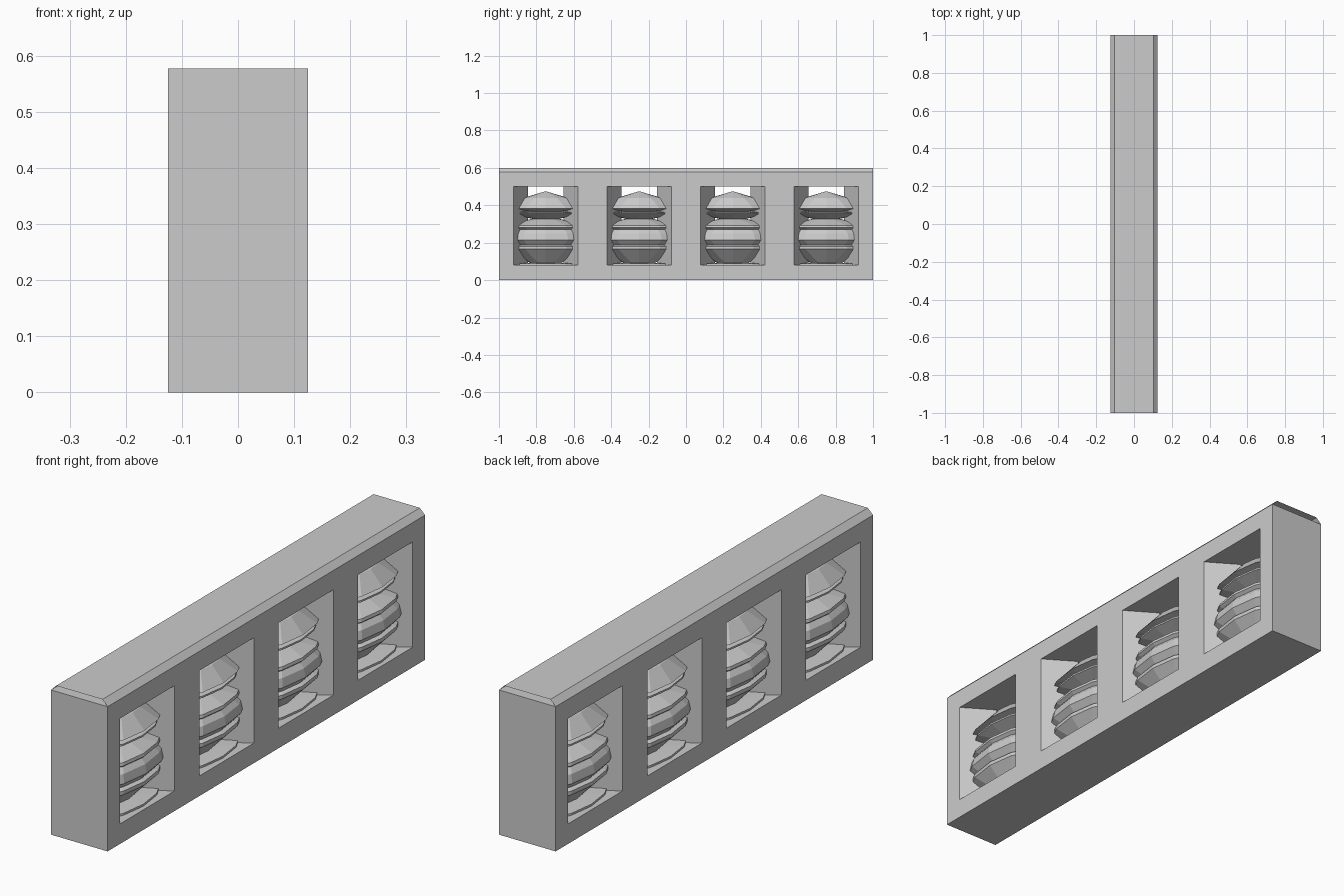
import bpy, bmesh, math

if "Cube" in bpy.data.objects:
    bpy.data.objects.remove(bpy.data.objects["Cube"])

W, H = 0.125, 0.577          # half depth and shoulder height of the wall
CENTRES = [-0.75, -0.25, 0.25, 0.75]


def make_object(name, bm):
    bmesh.ops.recalc_face_normals(bm, faces=bm.faces)
    me = bpy.data.meshes.new(name)
    bm.to_mesh(me)
    bm.free()
    ob = bpy.data.objects.new(name, me)
    bpy.context.collection.objects.link(ob)
    return ob


def prism(bm, outline, z0, z1):
    low = [bm.verts.new((x, y, z0)) for x, y in outline]
    top = [bm.verts.new((x, y, z1)) for x, y in outline]
    n = len(outline)
    bm.faces.new(low[::-1])
    bm.faces.new(top)
    for i in range(n):
        j = (i + 1) % n
        bm.faces.new((low[i], low[j], top[j], top[i]))


# solid wall
bm = bmesh.new()
prism(bm, [(-W, -1), (W, -1), (W, 1), (-W, 1)], 0, H)
wall = make_object("wall_frame", bm)

# openings with jambs that narrow towards the middle of the wall
bm = bmesh.new()
mid, far, reach = 0.094, 0.172, 1.2
wide = mid + (far - mid) * reach
for c in CENTRES:
    d = W * reach
    prism(bm, [(-d, c - wide), (0, c - mid), (d, c - wide),
               (d, c + wide), (0, c + mid), (-d, c + wide)], 0.08, 0.50)
cutter = make_object("opening_cutter", bm)
cutter.hide_render = True
mod = wall.modifiers.new("openings", 'BOOLEAN')
mod.operation = 'DIFFERENCE'
mod.solver = 'EXACT'
mod.object = cutter
bpy.context.view_layer.objects.active = wall
bpy.ops.object.modifier_apply(modifier=mod.name)
bpy.data.objects.remove(cutter)

# bevelled coping, open at both ends
bm = bmesh.new()
rows = [[bm.verts.new((x, y, z)) for y in (-1, 1)]
        for x, z in [(-W, H), (-0.102, 0.6), (0.102, 0.6), (W, H)]]
for a, b in zip(rows, rows[1:]):
    bm.faces.new((a[0], b[0], b[1], a[1]))
make_object("coping", bm)

# ringed low-poly balusters, flattened to fit the wall depth
PROFILE = [(0.88, 0.08), (0.88, 0.088), (0.35, 0.092), (0.92, 0.165),
           (0.92, 0.18), (0.8, 0.187), (1.0, 0.215), (0.95, 0.25),
           (0.82, 0.27), (0.92, 0.28), (0.9, 0.292), (0.3, 0.328),
           (0.85, 0.355), (0.85, 0.362), (0.4, 0.368), (0.92, 0.382),
           (0.5, 0.44)]
SIDES, RX, RY = 12, 0.122, 0.24
for c in CENTRES:
    bm = bmesh.new()
    rings = [[bm.verts.new((f * RX * math.cos(2 * math.pi * i / SIDES),
                            c + f * RY * math.sin(2 * math.pi * i / SIDES), z))
              for i in range(SIDES)] for f, z in PROFILE]
    for a, b in zip(rings, rings[1:]):
        for i in range(SIDES):
            j = (i + 1) % SIDES
            bm.faces.new((a[i], a[j], b[j], b[i]))
    tip = bm.verts.new((0, c, 0.475))
    for i in range(SIDES):
        bm.faces.new((rings[-1][i], rings[-1][(i + 1) % SIDES], tip))
    make_object("baluster", bm)
